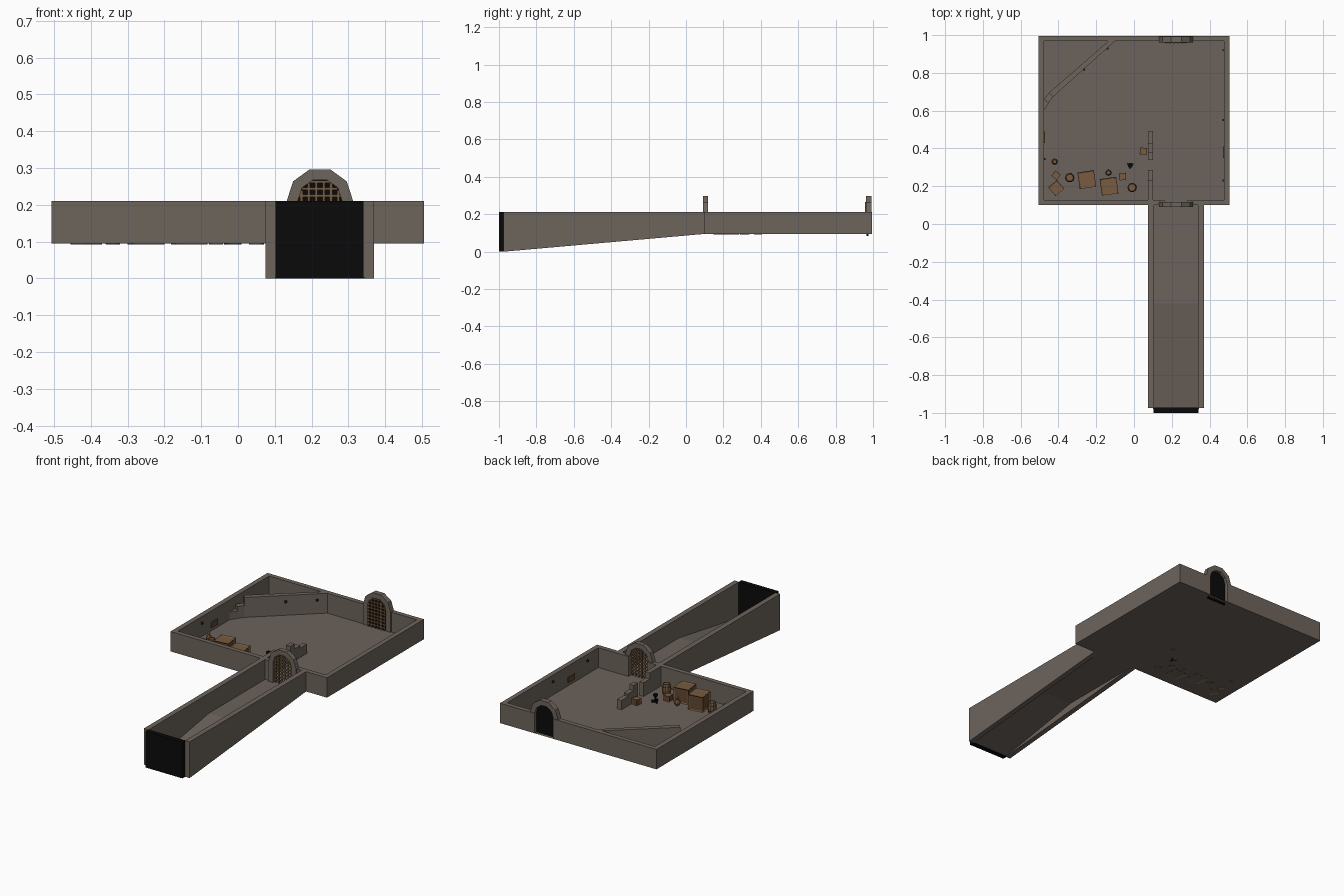
import bpy, bmesh, math
from mathutils import Matrix, Vector

if "Cube" in bpy.data.objects:
    bpy.data.objects.remove(bpy.data.objects["Cube"])

def mat(name, r, g, b):
    m = bpy.data.materials.new(name)
    m.diffuse_color = (r, g, b, 1)
    m.use_nodes = True
    m.node_tree.nodes["Principled BSDF"].inputs["Base Color"].default_value = m.diffuse_color
    return m

STONE = mat("stone", 0.155, 0.128, 0.108)
FLOOR = mat("floor stone", 0.150, 0.124, 0.106)
WOOD = mat("wood", 0.19, 0.105, 0.05)
DARKWOOD = mat("dark wood", 0.12, 0.06, 0.028)
RUST = mat("rusty bars", 0.17, 0.10, 0.05)
BLACK = mat("black", 0.003, 0.003, 0.003)
IRON = mat("dark iron", 0.02, 0.019, 0.018)

ZF, ZT = 0.095, 0.211      # floor level and wall top
GX = 0.2225                # gate centre

def finish(name, bm, *mats):
    bmesh.ops.recalc_face_normals(bm, faces=bm.faces)
    me = bpy.data.meshes.new(name)
    bm.to_mesh(me)
    bm.free()
    for m in mats:
        me.materials.append(m)
    ob = bpy.data.objects.new(name, me)
    bpy.context.collection.objects.link(ob)
    return ob

def add_box(bm, x0, x1, y0, y1, z0, z1):
    m = Matrix.Translation(((x0+x1)/2, (y0+y1)/2, (z0+z1)/2)) @ Matrix.Diagonal((x1-x0, y1-y0, z1-z0, 1))
    return bmesh.ops.create_cube(bm, size=1, matrix=m)["verts"]

def boxes(name, m, *specs):
    bm = bmesh.new()
    for s in specs:
        add_box(bm, *s)
    return finish(name, bm, m)

def prism(name, m, pts, vec):
    """Extrude a planar outline along a vector."""
    bm = bmesh.new()
    f = bm.faces.new([bm.verts.new(p) for p in pts])
    r = bmesh.ops.extrude_face_region(bm, geom=[f])
    bmesh.ops.translate(bm, vec=Vector(vec), verts=[v for v in r["geom"] if isinstance(v, bmesh.types.BMVert)])
    return finish(name, bm, m)

# Room floor
bm = bmesh.new()
bm.faces.new([bm.verts.new(p) for p in ((-.505, .1, ZF), (.505, .1, ZF), (.505, .995, ZF), (-.505, .995, ZF))])
finish("room_floor", bm, FLOOR)

# Outer walls, open at the two gates
G0, G1 = GX-.06, GX+.06
boxes("room_walls", STONE,
      (-.506, -.477, .1, .995, ZF, ZT), (.477, .505, .1, .995, ZF, ZT),
      (-.477, G0, .1, .127, ZF, ZT), (G1, .477, .1, .127, ZF, ZT),
      (-.477, G0, .968, .995, ZF, ZT), (G1, .477, .968, .995, ZF, ZT))

# Corridor walls with sloping underside
for nm, x in (("left", .075), ("right", .34)):
    prism("corridor_wall_" + nm, STONE,
          [(x, -.975, 0), (x, .1, ZF), (x, .1, ZT), (x, -.975, ZT)], (.03, 0, 0))

# Corridor floor: level, then ramp down
bm = bmesh.new()
rows = [[bm.verts.new((x, y, z)) for x in (.1, .345)] for y, z in ((-.98, .002), (-.42, ZF), (.1, ZF))]
for a, b in zip(rows, rows[1:]):
    bm.faces.new((a[0], a[1], b[1], b[0]))
finish("corridor_floor", bm, FLOOR)
boxes("corridor_dark_end", BLACK, (.102, .341, -1, -.972, 0, ZT))

# Arched gates: five-sided arch frame, lattice
def arch(r, zb):
    return [(GX+r, zb)] + [(GX+r*math.cos(math.radians(a)), ZT+r*math.sin(math.radians(a)))
                           for a in range(0, 181, 36)] + [(GX-r, zb)]

def gate(name, y0, y1, yl):
    bm = bmesh.new()
    ring = [[bm.verts.new((x, y, z)) for x, z in arch(r, ZF)] for r, y in ((.09, y0), (.06, y0), (.06, y1), (.09, y1))]
    for k in range(4):
        a, b = ring[k], ring[(k+1) % 4]
        for i in range(len(a)-1):
            bm.faces.new((a[i], a[i+1], b[i+1], b[i]))
    for i in (0, -1):
        bm.faces.new([r[i] for r in ring])
    finish(name + "_arch", bm, STONE)
    bm = bmesh.new()
    w = .0035
    for i in range(6):
        x = -.05 + .02*i
        add_box(bm, GX+x-w, GX+x+w, yl, yl+.006, ZF, ZT + math.sqrt(.058**2-x*x)*.97)
    for i in range(9):
        z = ZF + .016 + .019*i
        h = .06 if z < ZT else math.sqrt(max(.06**2-(z-ZT)**2, 0))*.96
        add_box(bm, GX-h, GX+h, yl+.001, yl+.005, z-w, z+w)
    finish(name + "_lattice", bm, RUST)

gate("front_gate", .09, .117, .100)
gate("back_gate", .962, .992, .956)
prism("back_gate_darkness", BLACK, [(x, .965, z) for x, z in arch(.0605, .085)], (0, .011, 0))

# Diagonal corner wall with crumbled end
prism("diagonal_wall", STONE, [(-.45, .695, ZF), (-.43, .672, ZF), (-.10, .969, ZF), (-.135, .969, ZF)], (0, 0, ZT-ZF))
prism("crumbled_step_high", STONE, [(-.45, .695, ZF), (-.43, .672, ZF), (-.452, .64, ZF), (-.478, .66, ZF)], (0, 0, .07))
prism("crumbled_step_low", STONE, [(-.478, .66, ZF), (-.452, .64, ZF), (-.478, .60, ZF)], (0, 0, .045))

# Ruined dividing wall
boxes("ruined_wall", STONE, (.073, .1, .12, .23, ZF, ZT), (.073, .1, .23, .287, ZF, .175),
      (.073, .1, .34, .38, ZF, .195), (.073, .1, .38, .43, ZF, .165), (.073, .1, .43, .492, ZF, .15))

# Crates with sunken panels
def crate(name, x, y, s, h, rot):
    bm = bmesh.new()
    add_box(bm, -s/2, s/2, -s/2, s/2, 0, h)
    faces = list(bm.faces)
    bmesh.ops.inset_individual(bm, faces=faces, thickness=s*.11, depth=-s*.05)
    for f in faces:
        f.material_index = 1 if abs(f.normal.z) < .5 else 0
    bm.transform(Matrix.Translation((x, y, ZF-.002)) @ Matrix.Rotation(math.radians(rot), 4, 'Z'))
    finish(name, bm, WOOD, DARKWOOD)

for i, c in enumerate(((-.25, .235, .088, .09, 8), (-.132, .2, .088, .088, 8), (-.412, .19, .06, .042, 40),
                       (-.413, .258, .036, .034, 50), (-.06, .25, .036, .034, 3), (.05, .385, .036, .036, -8))):
    crate("crate_%d" % (i+1), *c)

# Barrels and jars, turned profiles
def turned(name, x, y, prof, m, hoop=None, n=10):
    bm = bmesh.new()
    rings = [[bm.verts.new((x+r*math.cos(2*math.pi*i/n), y+r*math.sin(2*math.pi*i/n), ZF+z)) for i in range(n)]
             for r, z in prof]
    for k, (a, b) in enumerate(zip(rings, rings[1:])):
        for i in range(n):
            f = bm.faces.new((a[i], a[(i+1) % n], b[(i+1) % n], b[i]))
            f.material_index = 1 if hoop and k in hoop else 0
    bm.faces.new(rings[0][::-1])
    bm.faces.new(rings[-1])
    finish(name, bm, m, IRON)

BARREL = [(.019, -.002), (.022, .012), (.0235, .017), (.025, .031), (.0235, .045), (.022, .05), (.019, .064), (.016, .064), (.016, .06)]
JAR = [(.009, -.002), (.016, .012), (.016, .022), (.008, .034), (.008, .039), (.011, .042)]
for i, p in enumerate(((-.34, .245), (-.01, .193))):
    turned("barrel_%d" % (i+1), *p, BARREL, WOOD, (1, 4))
for i, p in enumerate(((-.42, .33), (-.135, .272))):
    turned("jar_%d" % (i+1), *p, JAR, WOOD, n=8)

# Black iron brazier on three legs
turned("brazier_bowl", -.02, .31, [(.005, .012), (.005, .028), (.014, .04), (.014, .048), (.006, .052)], BLACK, n=6)
bm = bmesh.new()
for k in range(3):
    vs = add_box(bm, 0, .02, -.003, .003, -.002, .014)
    bmesh.ops.transform(bm, verts=vs, matrix=Matrix.Translation((-.02, .31, ZF)) @ Matrix.Rotation(k*math.tau/3+.5, 4, 'Z'))
finish("brazier_legs", bm, BLACK)

# Wall boards and iron studs
boxes("wall_boards", DARKWOOD, (-.478, -.471, .43, .49, .115, .145), (.471, .478, .35, .41, .115, .145))
studs = [(.474, .92), (.474, .55), (.474, .23), (-.474, .345), (-.265, .818), (-.14, .93)]
boxes("wall_studs", IRON, *[(x-.005, x+.005, y-.005, y+.005, .169, .181) for x, y in studs])
